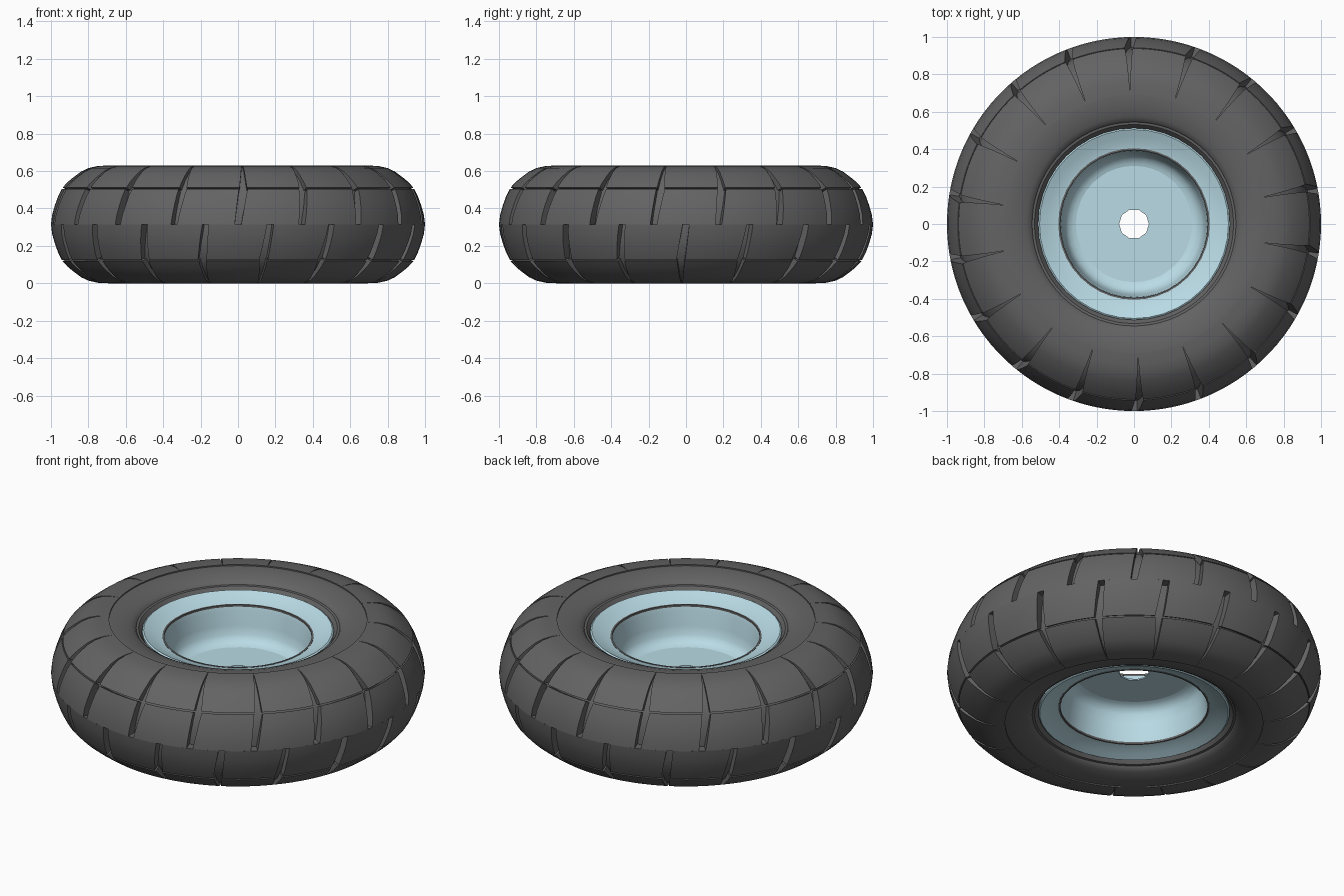
import bpy, bmesh, math

if "Cube" in bpy.data.objects:
    bpy.data.objects.remove(bpy.data.objects["Cube"])

MID = 0.315      # height of the wheel's centre plane
PITCHES = 18     # tread blocks around each half


def material(name, rgb):
    m = bpy.data.materials.new(name)
    m.diffuse_color = (*rgb, 1)
    m.use_nodes = True
    m.node_tree.nodes["Principled BSDF"].inputs["Base Color"].default_value = m.diffuse_color
    return m


RUBBER = material("rubber", (0.125, 0.125, 0.125))
PAINT = material("rim_paint", (0.49, 0.71, 0.79))


def finish(bm, name, mat, angle=35):
    bmesh.ops.recalc_face_normals(bm, faces=bm.faces)
    me = bpy.data.meshes.new(name)
    bm.to_mesh(me)
    bm.free()
    ob = bpy.data.objects.new(name, me)
    bpy.context.collection.objects.link(ob)
    me.materials.append(mat)
    bpy.ops.object.select_all(action='DESELECT')
    ob.select_set(True)
    bpy.context.view_layer.objects.active = ob
    bpy.ops.object.shade_smooth_by_angle(angle=math.radians(angle))
    return ob


def polar(r, a, z):
    return (r * math.cos(a), r * math.sin(a), MID + z)


def lathe(name, profile, segs, mat, closed=False):
    bm = bmesh.new()
    rings = [[bm.verts.new(polar(r, 2 * math.pi * i / segs, z)) for r, z in profile]
             for i in range(segs)]
    n = len(profile)
    for i in range(segs):
        a, b = rings[i], rings[(i + 1) % segs]
        for j in range(n if closed else n - 1):
            k = (j + 1) % n
            bm.faces.new((a[j], b[j], b[k], a[k]))
    return finish(bm, name, mat)


def mirrored(half):
    return half + [(r, -z) for r, z in reversed(half) if z != 0]


def add_block(bm, outer, inner, centre, side, widths, skew):
    """Solid tread block: outer/inner profiles swept through a small angle."""
    steps = 6
    grids = []
    for prof in (outer, inner):
        rows = []
        for j, (r, z) in enumerate(prof):
            t = j / (len(prof) - 1)
            half = widths[0] + (widths[1] - widths[0]) * t
            rows.append([bm.verts.new(polar(r, centre + skew * t + half * (2 * s / steps - 1), z * side))
                         for s in range(steps + 1)])
        grids.append(rows)
    o, i = grids
    n = len(outer)
    for j in range(n - 1):
        for s in range(steps):
            for g in (o, i):
                bm.faces.new((g[j][s], g[j][s + 1], g[j + 1][s + 1], g[j + 1][s]))
        for s in (0, steps):
            bm.faces.new((o[j][s], o[j + 1][s], i[j + 1][s], i[j][s]))
    for j in (0, n - 1):
        for s in range(steps):
            bm.faces.new((o[j][s], o[j][s + 1], i[j][s + 1], i[j][s]))


# Tyre carcass with bead, step and rounded sidewall
carcass = [(0.505, 0.225), (0.522, 0.25), (0.532, 0.262), (0.545, 0.264), (0.552, 0.275),
           (0.575, 0.286), (0.62, 0.30), (0.69, 0.308), (0.75, 0.302), (0.80, 0.28),
           (0.86, 0.235), (0.91, 0.175), (0.935, 0.09), (0.945, 0)]
lathe("tire_carcass", mirrored(carcass), 72, RUBBER)

# Tread blocks: centre and shoulder rows, staggered half a pitch between sides
centre_out = [(1.0, 0), (0.994, 0.05), (0.98, 0.10), (0.962, 0.15), (0.942, 0.19)]
centre_in = [(0.93, 0), (0.93, 0.05), (0.925, 0.09), (0.91, 0.13), (0.895, 0.165)]
should_out = [(0.938, 0.197), (0.91, 0.227), (0.88, 0.252), (0.84, 0.282), (0.80, 0.301),
              (0.75, 0.312), (0.69, 0.315)]
should_in = [(0.88, 0.17), (0.865, 0.20), (0.84, 0.23), (0.80, 0.255), (0.77, 0.27),
             (0.73, 0.285), (0.69, 0.295)]
pitch = 2 * math.pi / PITCHES
centre_bm, shoulder_bm = bmesh.new(), bmesh.new()
for side in (1, -1):
    for k in range(PITCHES):
        a = pitch * (k + (0 if side > 0 else 0.5))
        add_block(centre_bm, centre_out, centre_in, a, side,
                  (pitch * 0.45, pitch * 0.43), 0.03 * side)
        add_block(shoulder_bm, should_out, should_in, a + 0.03 * side, side,
                  (pitch * 0.44, pitch * 0.5), 0)
finish(centre_bm, "tread_centre_blocks", RUBBER)
finish(shoulder_bm, "tread_shoulder_blocks", RUBBER)

# Rim: flanges both sides, recessed bowls tapering in to the central disc
rim = [(0.513, 0.22), (0.513, 0.247), (0.505, 0.252), (0.47, 0.236), (0.43, 0.22),
       (0.405, 0.214), (0.403, 0.204), (0.396, 0.204), (0.39, 0.18), (0.38, 0.10),
       (0.37, 0.05), (0.352, 0.022), (0.325, 0.008), (0.30, 0.001)]
lathe("rim", mirrored(rim), 40, PAINT)

# Disc web with a ten-sided axle hole
disc = [(0.325, 0.004), (0.08, 0.004), (0.08, -0.004), (0.325, -0.004)]
lathe("rim_disc", disc, 10, PAINT)

# Thin dark seam where each flange meets its bowl
for label, s in (("upper", 1), ("lower", -1)):
    seam = [(0.405, 0.216), (0.395, 0.216), (0.395, 0.204), (0.405, 0.204)]
    lathe(label + "_rim_seam", [(r, z * s) for r, z in seam], 40, RUBBER, closed=True)
